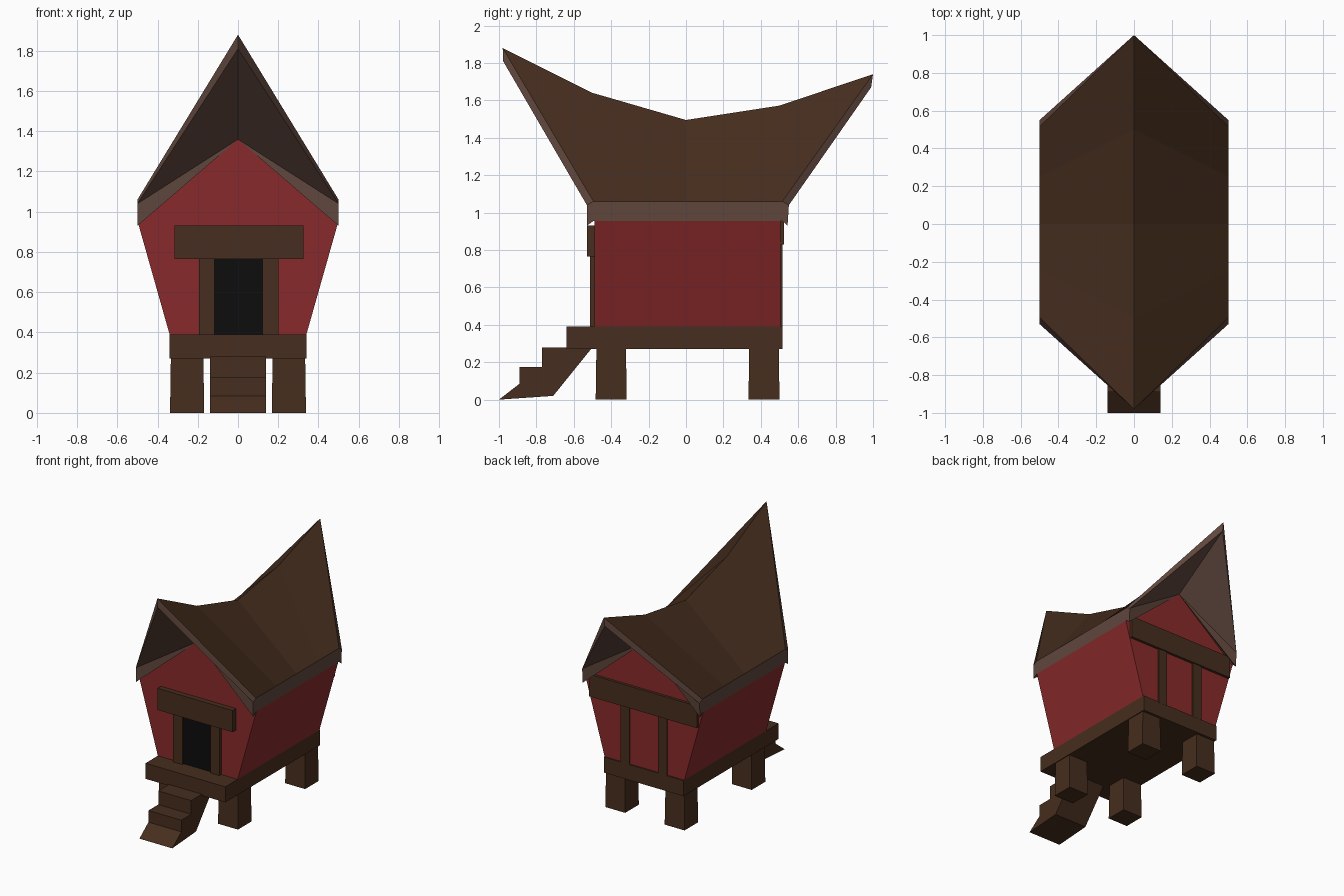
import bpy, bmesh

if "Cube" in bpy.data.objects:
    bpy.data.objects.remove(bpy.data.objects["Cube"])


def material(name, rgb):
    m = bpy.data.materials.new(name)
    m.diffuse_color = (*rgb, 1)
    m.use_nodes = True
    m.node_tree.nodes["Principled BSDF"].inputs["Base Color"].default_value = m.diffuse_color
    return m


WOOD = material("dark_wood", (0.062, 0.027, 0.013))
TRIM = material("roof_trim", (0.115, 0.062, 0.046))
RED = material("red_wall", (0.25, 0.023, 0.024))
BLACK = material("black", (0.004, 0.004, 0.004))


def finish(name, bm, *mats):
    bmesh.ops.recalc_face_normals(bm, faces=bm.faces)
    me = bpy.data.meshes.new(name)
    bm.to_mesh(me)
    bm.free()
    for m in mats:
        me.materials.append(m)
    ob = bpy.data.objects.new(name, me)
    bpy.context.collection.objects.link(ob)
    return ob


def box(name, x, y, z, mat, taper=1.0):
    """Box from (min, max) ranges; taper scales the top."""
    bm = bmesh.new()
    bmesh.ops.create_cube(bm, size=1)
    for v in bm.verts:
        t = taper if v.co.z > 0 else 1.0
        for i, (a, b) in enumerate((x, y, z)):
            k = t if i < 2 else 1.0
            v.co[i] = (a + b) / 2 + v.co[i] * (b - a) * k
    return finish(name, bm, mat)


def prism(name, points, depth, mat):
    """Extrude a closed outline of 3D points along the depth vector."""
    bm = bmesh.new()
    f = bm.faces.new([bm.verts.new(p) for p in points])
    new = bmesh.ops.extrude_face_region(bm, geom=[f], use_keep_orig=True)["geom"]
    bmesh.ops.translate(bm, vec=depth,
                        verts=[g for g in new if isinstance(g, bmesh.types.BMVert)])
    return finish(name, bm, mat)


# Flared house walls with gables
outline = [(-.34, .39), (.34, .39), (.5, .955), (0, 1.36), (-.5, .955)]
prism("house_walls", [(x, -.49, z) for x, z in outline], (0, .995, 0), RED)

# Floor platform and tapered legs
box("floor_platform", (-.34, .34), (-.64, .515), (.27, .39), WOOD)
for sx in (-1, 1):
    for y in (-.4, .417):
        box("leg", (sx * .253 - .085, sx * .253 + .085), (y - .083, y + .083),
            (0, .28), WOOD, .95)

# Front steps
steps = [(-1, 0), (-.89, .085), (-.89, .175), (-.77, .175), (-.77, .28),
         (-.5, .28), (-.71, .02)]
prism("front_steps", [(-.14, y, z) for y, z in steps], (.28, 0, 0), WOOD)

# Doorway
box("door_opening", (-.116, .124), (-.495, -.485), (.39, .765), BLACK)
for x in (-.155, .162):
    box("door_post", (x - .039, x + .039), (-.512, -.48), (.385, .77), WOOD)
box("door_lintel", (-.315, .325), (-.53, -.48), (.765, .932), WOOD)

# Back wall timbers
box("back_beam", (-.46, .46), (.495, .525), (.83, 1.0), WOOD)
for x in (-.16, .16):
    box("back_post", (x - .038, x + .038), (.495, .516), (.385, .84), WOOD)

# Saddle roof: one half built from ridge and eave lines, then mirrored
bm = bmesh.new()
ridge = [bm.verts.new((0, y, z)) for y, z in
         ((-.98, 1.88), (-.5, 1.64), (0, 1.495), (.5, 1.572), (1, 1.74))]
eave = [bm.verts.new((.5, y, 1.06)) for y in (-.495, -.25, 0, .25, .515)]
drip = [bm.verts.new((.5, v.co.y, .955)) for v in eave]


def face(verts, mat=0):
    bm.faces.new(verts).material_index = mat


for i in range(4):
    face((ridge[i], eave[i], eave[i + 1], ridge[i + 1]))
    face((eave[i], drip[i], drip[i + 1], eave[i + 1]), 1)

# Gable ends: rake strip, corner cheek and sloping soffit back to the wall
for i, tip, peak, out, low in ((0, (-.978, 1.81), -.49, -.53, -.53),
                               (4, (.99, 1.67), .505, .55, .543)):
    t = bm.verts.new((0, *tip))
    p = bm.verts.new((0, peak, 1.36))
    a = bm.verts.new((.5, out, 1.04))
    b = bm.verts.new((.5, low, .93))
    face((ridge[i], eave[i], a, t), 1)
    face((eave[i], drip[i], b, a), 1)
    face((t, a, p), 1)
    face((a, b, p), 1)
    face((b, drip[i], p), 1)

roof = finish("roof", bm, WOOD, TRIM)
mirror = roof.modifiers.new("mirror", 'MIRROR')
mirror.use_clip = True
